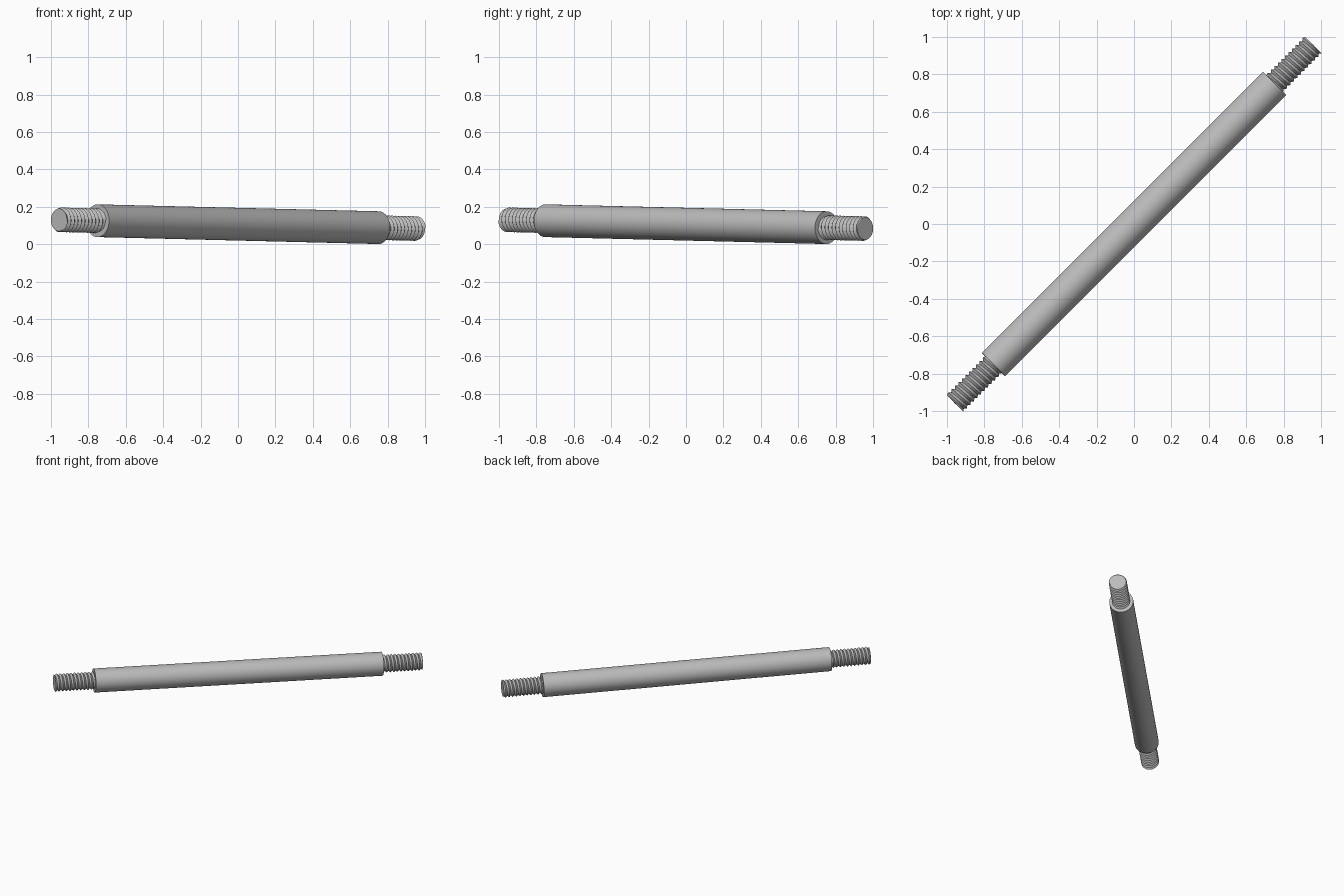
import bpy, bmesh
from math import sin, cos, pi, radians
from mathutils import Matrix, Vector

cube = bpy.data.objects.get("Cube")
if cube:
    bpy.data.objects.remove(cube)

BODY_R, BODY_HALF = 0.0875, 1.0625
CREST_R, ROOT_R, TIP_R = 0.066, 0.054, 0.06
STUD_LEN, TURNS, SIDES = 0.292, 11, 48

steel = bpy.data.materials.new("grey steel")
steel.use_nodes = True
colour = (0.5, 0.5, 0.5, 1)
steel.diffuse_color = colour
steel.node_tree.nodes["Principled BSDF"].inputs["Base Color"].default_value = colour

# Rod frame: local z runs along the rod, diagonal in plan and dipping one degree
axis = Vector((cos(radians(45)), sin(radians(45)), -sin(radians(1)))).normalized()
FRAME = Matrix.Translation((0, 0, 0.107)) @ axis.to_track_quat('Z', 'Y').to_matrix().to_4x4()


def add_part(name, bm, angle):
    bmesh.ops.recalc_face_normals(bm, faces=bm.faces)
    mesh = bpy.data.meshes.new(name)
    bm.to_mesh(mesh)
    bm.free()
    mesh.materials.append(steel)
    mesh.transform(FRAME)
    obj = bpy.data.objects.new(name, mesh)
    bpy.context.collection.objects.link(obj)
    bpy.ops.object.select_all(action='DESELECT')
    obj.select_set(True)
    bpy.context.view_layer.objects.active = obj
    bpy.ops.object.shade_smooth_by_angle(angle=radians(angle))


def threaded_stud(name, flip):
    """Helical V thread with flat ends, starting inside the rod shoulder."""
    bm = bmesh.new()
    pitch = STUD_LEN / TURNS
    rows = []
    for k in range(-2, 2 * TURNS + 1):
        row = []
        for i in range(SIDES):
            t = (k / 2 + i / SIDES) * pitch
            r = CREST_R if k % 2 else ROOT_R
            if t <= 0 or t >= STUD_LEN:
                r = TIP_R
            t = min(max(t, 0), STUD_LEN)
            a = 2 * pi * i / SIDES
            row.append(bm.verts.new((r * cos(a), r * sin(a), BODY_HALF + t)))
        rows.append(row)
    # Each turn joins the next one, two rows further on
    for k in range(len(rows) - 1):
        for i in range(SIDES):
            if i < SIDES - 1:
                b, d = rows[k][i + 1], rows[k + 1][i + 1]
            elif k + 3 < len(rows):
                b, d = rows[k + 2][0], rows[k + 3][0]
            else:
                continue
            bm.faces.new((rows[k][i], b, d, rows[k + 1][i]))
    bmesh.ops.remove_doubles(bm, verts=bm.verts, dist=0.00005)
    # Flat end face
    cap = [bm.verts.new((TIP_R * cos(2 * pi * i / SIDES), TIP_R * sin(2 * pi * i / SIDES),
                         BODY_HALF + STUD_LEN)) for i in range(SIDES)]
    bm.faces.new(cap)
    if flip:
        bmesh.ops.rotate(bm, verts=bm.verts, cent=(0, 0, 0), matrix=Matrix.Rotation(pi, 3, 'X'))
    add_part(name, bm, 30)


# Plain round shaft
bm = bmesh.new()
bmesh.ops.create_cone(bm, cap_ends=True, segments=64, radius1=BODY_R, radius2=BODY_R,
                      depth=2 * BODY_HALF)
add_part("shaft", bm, 30)

# Threaded stud at each end
threaded_stud("back_threaded_stud", False)
threaded_stud("front_threaded_stud", True)
